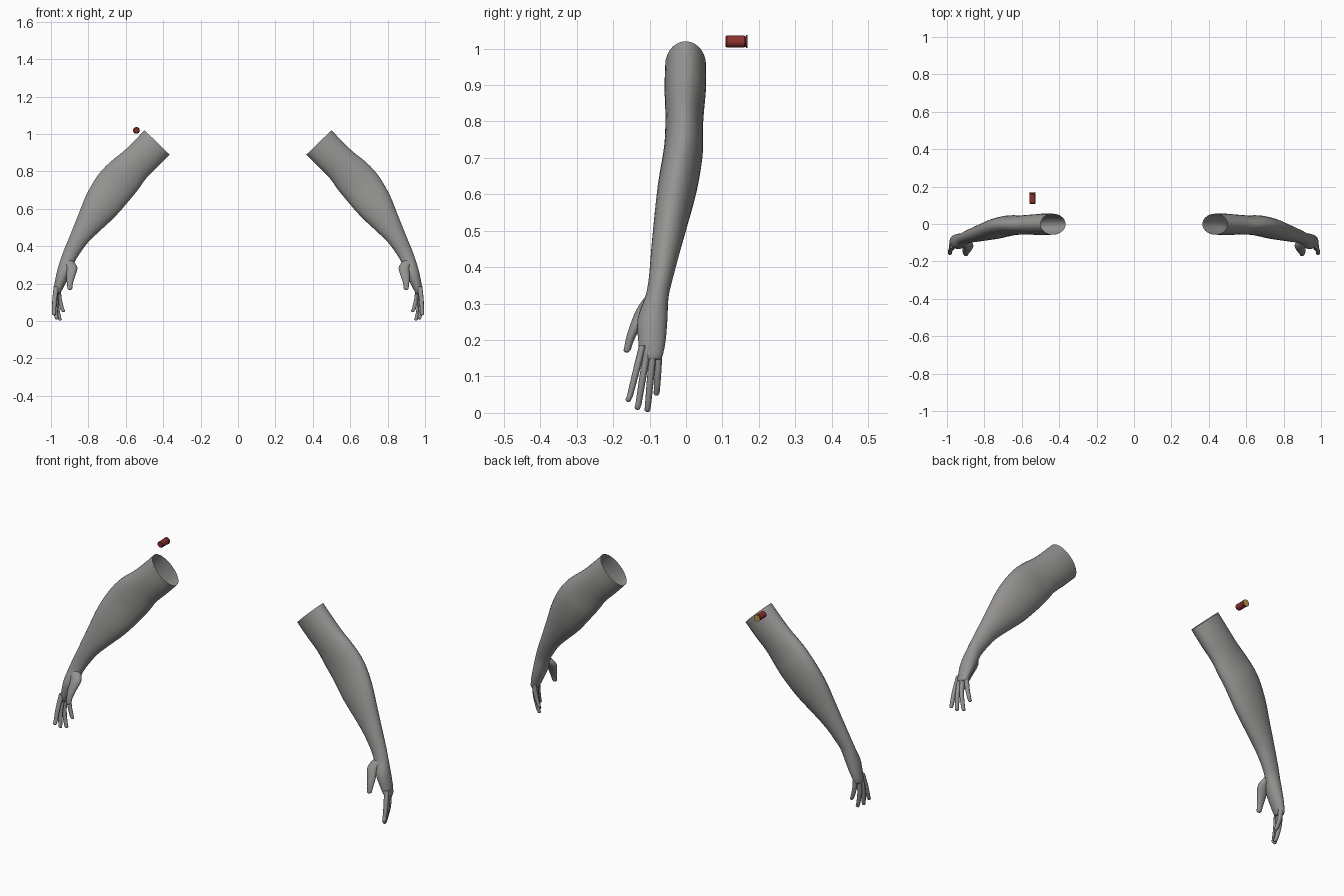
import bpy, bmesh, math

if "Cube" in bpy.data.objects:
    bpy.data.objects.remove(bpy.data.objects["Cube"])


def material(name, rgb):
    m = bpy.data.materials.new(name)
    m.diffuse_color = (*rgb, 1)
    m.use_nodes = True
    m.node_tree.nodes["Principled BSDF"].inputs["Base Color"].default_value = m.diffuse_color
    return m


GREY = material("skin grey", (0.30, 0.295, 0.285))
RED = material("shell red", (0.26, 0.03, 0.03))
BRASS = material("shell brass", (0.50, 0.30, 0.06))


def smooth_sections(rows, steps):
    """Catmull-Rom interpolation between cross-sections."""
    out = []
    for i in range(len(rows) - 1):
        p0, p1 = rows[max(i - 1, 0)], rows[i]
        p2, p3 = rows[i + 1], rows[min(i + 2, len(rows) - 1)]
        for s in range(steps):
            t = s / steps
            out.append([0.5 * (2 * b + (c - a) * t + (2 * a - 5 * b + 4 * c - d) * t * t
                               + (3 * b - a - 3 * c + d) * t ** 3)
                        for a, b, c, d in zip(p0, p1, p2, p3)])
    out.append(list(rows[-1]))
    return out


def loft(bm, rows, sides, side, cap_start):
    """Skin sections (outer x, outer z, inner x, inner z, y front, y back)."""
    rings = []
    for ox, oz, ix, iz, y0, y1 in rows:
        ring = []
        for k in range(sides):
            a = 2 * math.pi * k / sides
            u, v = (1 + math.cos(a)) / 2, (1 + math.sin(a)) / 2
            ring.append(bm.verts.new((side * (ix + (ox - ix) * u),
                                      y0 + (y1 - y0) * v, iz + (oz - iz) * u)))
        rings.append(ring)
    for a, b in zip(rings, rings[1:]):
        for k in range(sides):
            n = (k + 1) % sides
            bm.faces.new((a[k], a[n], b[n], b[k]))
    bm.faces.new(rings[-1])
    if cap_start:
        bm.faces.new(rings[0])


def digit_sections(path):
    """Turn (x, y, z, x radius, y radius) points into sections with a round tip."""
    rows = smooth_sections(path, 4)
    x, y, z, rx, ry = rows[-1]
    drop = min(rx, ry)
    rows[-1][2] += drop
    for a in (30, 55, 75):
        c, s = math.cos(math.radians(a)), math.sin(math.radians(a))
        rows.append([x, y, z + drop * (1 - s), rx * c, ry * c])
    return [(x + rx, z, x - rx, z, y - ry, y + ry) for x, y, z, rx, ry in rows]


# Shoulder cut to knuckles
ARM = [
    (0.500, 1.020, 0.366, 0.890, -0.057, 0.055),
    (0.560, 0.957, 0.427, 0.827, -0.059, 0.055),
    (0.618, 0.902, 0.487, 0.768, -0.057, 0.050),
    (0.688, 0.846, 0.530, 0.708, -0.057, 0.046),
    (0.752, 0.775, 0.577, 0.650, -0.062, 0.046),
    (0.810, 0.676, 0.655, 0.560, -0.078, 0.030),
    (0.853, 0.570, 0.735, 0.485, -0.088, 0.006),
    (0.895, 0.465, 0.802, 0.420, -0.096, -0.017),
    (0.928, 0.385, 0.850, 0.355, -0.102, -0.036),
    (0.950, 0.325, 0.876, 0.310, -0.112, -0.048),
    (0.969, 0.260, 0.897, 0.255, -0.133, -0.051),
    (0.981, 0.200, 0.925, 0.195, -0.131, -0.056),
    (0.986, 0.160, 0.946, 0.155, -0.126, -0.064),
    (0.984, 0.148, 0.952, 0.145, -0.120, -0.070),
]

# Root, middle and tip of each finger: (x, y, z)
FINGERS = [
    ((0.971, -0.119, 0.185), (0.981, -0.138, 0.110), (0.984, -0.158, 0.030)),
    ((0.970, -0.104, 0.185), (0.977, -0.119, 0.095), (0.970, -0.133, 0.008)),
    ((0.968, -0.089, 0.185), (0.970, -0.098, 0.090), (0.952, -0.106, 0.002)),
    ((0.962, -0.074, 0.185), (0.954, -0.077, 0.115), (0.934, -0.081, 0.047)),
]

THUMB = [
    (0.910, -0.090, 0.325, 0.026, 0.018),
    (0.888, -0.115, 0.285, 0.029, 0.021),
    (0.895, -0.140, 0.235, 0.023, 0.016),
    (0.899, -0.154, 0.200, 0.016, 0.012),
    (0.899, -0.163, 0.165, 0.012, 0.009),
]


def build_arm(name, side):
    bm = bmesh.new()
    loft(bm, smooth_sections(ARM, 3), 28, side, False)
    for root, mid, tip in FINGERS:
        path = [(*root, 0.014, 0.010), (*mid, 0.012, 0.0095), (*tip, 0.010, 0.008)]
        loft(bm, digit_sections(path), 12, side, True)
    loft(bm, digit_sections(THUMB), 14, side, True)
    bmesh.ops.recalc_face_normals(bm, faces=bm.faces)
    finish(bm, name, [GREY], 60)


def finish(bm, name, mats, angle):
    me = bpy.data.meshes.new(name)
    bm.to_mesh(me)
    bm.free()
    ob = bpy.data.objects.new(name, me)
    bpy.context.collection.objects.link(ob)
    for m in mats:
        me.materials.append(m)
    bpy.ops.object.select_all(action='DESELECT')
    ob.select_set(True)
    bpy.context.view_layer.objects.active = ob
    bpy.ops.object.shade_smooth_by_angle(angle=math.radians(angle))


build_arm("left_arm", 1)
build_arm("right_arm", -1)

# Cartridge: red case with a crimped front, flared rim and brass base
CASE = [(0.108, 0.013), (0.112, 0.0165), (0.160, 0.0165), (0.162, 0.0145),
        (0.164, 0.0145), (0.165, 0.018), (0.169, 0.018)]
bm = bmesh.new()
loft(bm, [(-0.543 + r, y, -0.543 - r, y, -r, r) for y, r in CASE], 20, 1, True)
for v in bm.verts:  # lay the case along y
    x, y, z = v.co
    v.co = (x, z, 1.019 + y)
bmesh.ops.recalc_face_normals(bm, faces=bm.faces)
for f in bm.faces:  # base disc only
    f.material_index = 1 if f.calc_center_median().y > 0.168 else 0
finish(bm, "cartridge", [RED, BRASS], 30)
